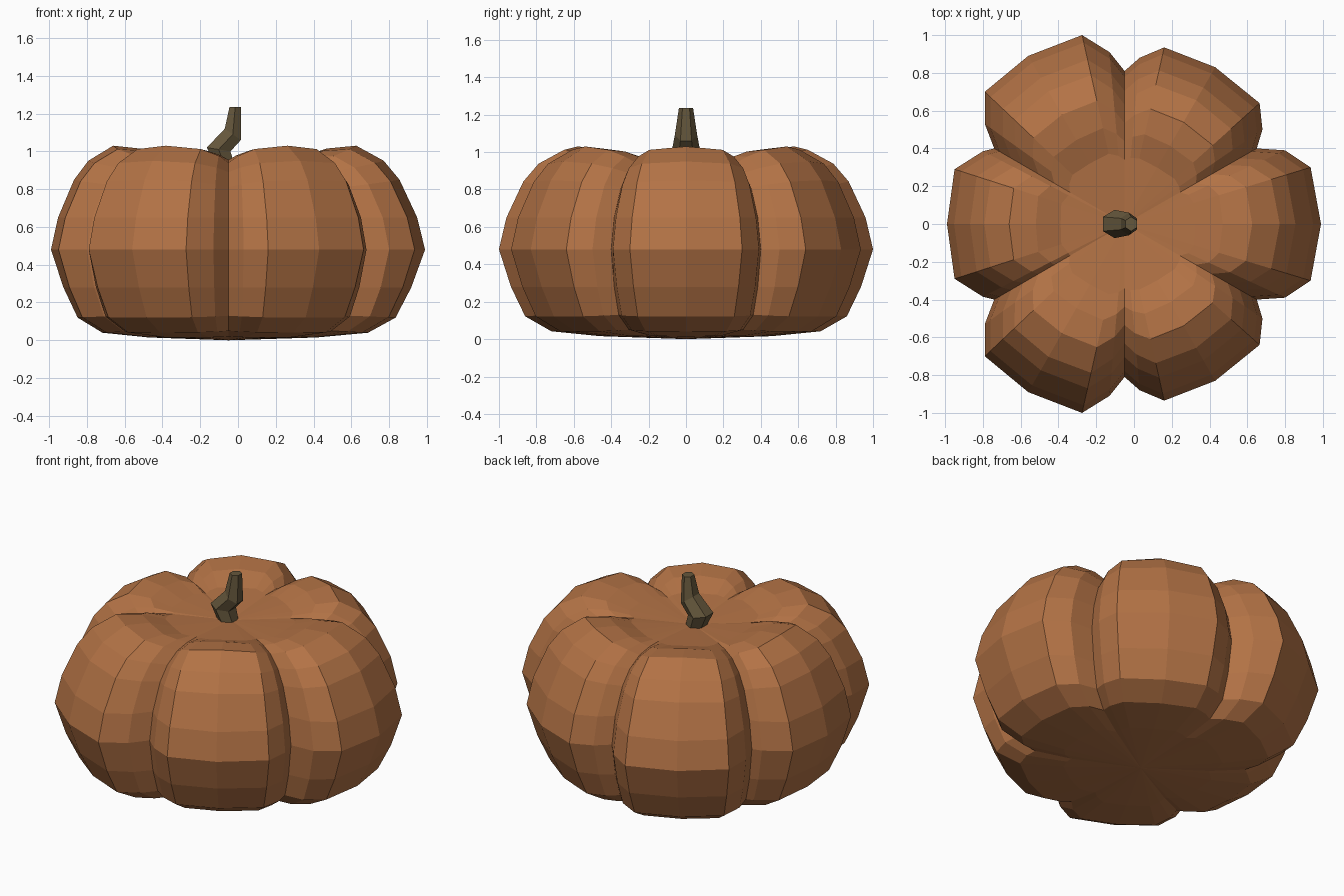
import bpy, bmesh, math

if "Cube" in bpy.data.objects:
    bpy.data.objects.remove(bpy.data.objects["Cube"])

CX = -0.05  # axis of the pumpkin


def material(name, rgb):
    m = bpy.data.materials.new(name)
    m.diffuse_color = (*rgb, 1)
    m.use_nodes = True
    m.node_tree.nodes["Principled BSDF"].inputs["Base Color"].default_value = m.diffuse_color
    return m


def loft(name, rings, mat, bottom=None, top=None):
    """Skin closed rings; close the ends with a fan to a point or an ngon."""
    bm = bmesh.new()
    rows = [[bm.verts.new(p) for p in ring] for ring in rings]
    n = len(rows[0])
    for a, b in zip(rows, rows[1:]):
        for i in range(n):
            j = (i + 1) % n
            bm.faces.new((a[i], a[j], b[j], b[i]))
    for row, tip in ((rows[0], bottom), (rows[-1], top)):
        if tip is None:
            bm.faces.new(row)
        else:
            v = bm.verts.new(tip)
            for i in range(n):
                bm.faces.new((row[i], row[(i + 1) % n], v))
    bmesh.ops.recalc_face_normals(bm, faces=bm.faces)
    me = bpy.data.meshes.new(name)
    bm.to_mesh(me)
    bm.free()
    ob = bpy.data.objects.new(name, me)
    bpy.context.collection.objects.link(ob)
    me.materials.append(mat)


# Widest outline seen from above (back half): x, y, lobe weight (0 = groove)
half = [(0.99, 0, 1), (0.935, 0.30, 0.8), (0.80, 0.39, 0.4), (0.65, 0.40, 0),
        (0.68, 0.50, 0.4), (0.665, 0.64, 0.8), (0.43, 0.83, 1), (0.16, 0.935, 0.8),
        (0.03, 0.88, 0.4), (-0.05, 0.81, 0), (-0.13, 0.91, 0.4), (-0.275, 1.0, 0.8),
        (-0.56, 0.89, 1), (-0.79, 0.70, 0.8), (-0.79, 0.53, 0.4), (-0.74, 0.40, 0),
        (-0.80, 0.385, 0.4), (-0.95, 0.29, 0.8), (-0.99, 0, 1)]
outline = half + [(x, -y, w) for x, y, w in half[-2:0:-1]]

# Vertical profile: lobe scale, lobe z, groove scale, groove z
profile = [(0.45, 0.015, 0.50, 0.02), (0.71, 0.04, 0.76, 0.05),
           (0.85, 0.12, 0.90, 0.13), (0.93, 0.28, 0.96, 0.28),
           (1.00, 0.48, 1.00, 0.48), (0.96, 0.65, 0.96, 0.65),
           (0.87, 0.85, 0.87, 0.81), (0.79, 0.95, 0.78, 0.89),
           (0.65, 1.03, 0.66, 0.94), (0.50, 1.015, 0.54, 0.955),
           (0.36, 0.965, 0.42, 0.955)]
rings = []
for ls, lz, gs, gz in profile:
    ring = []
    for x, y, w in outline:
        s = gs + (ls - gs) * w
        ring.append((CX + (x - CX) * s, y * s, gz + (lz - gz) * w))
    rings.append(ring)
loft("pumpkin_body", rings, material("orange_skin", (0.45, 0.17, 0.06)),
     (CX, 0, 0), (CX, 0, 0.93))

# Bent six-sided stem: left x, left z, right x, right z, half depth
stem = []
for xl, zl, xr, zr, d in [(-0.11, 0.90, -0.01, 0.90, 0.055),
                          (-0.165, 1.02, -0.04, 1.00, 0.075),
                          (-0.07, 1.12, 0.015, 1.06, 0.06),
                          (-0.045, 1.235, 0.015, 1.235, 0.038)]:
    ring = []
    for k in range(6):
        a = math.radians(30 + 60 * k)
        t = 0.5 + 0.5 * math.cos(a) / math.cos(math.radians(30))
        ring.append((xl + (xr - xl) * t, d * math.sin(a), zl + (zr - zl) * t))
    stem.append(ring)
loft("stem", stem, material("stem_brown", (0.13, 0.095, 0.045)))
